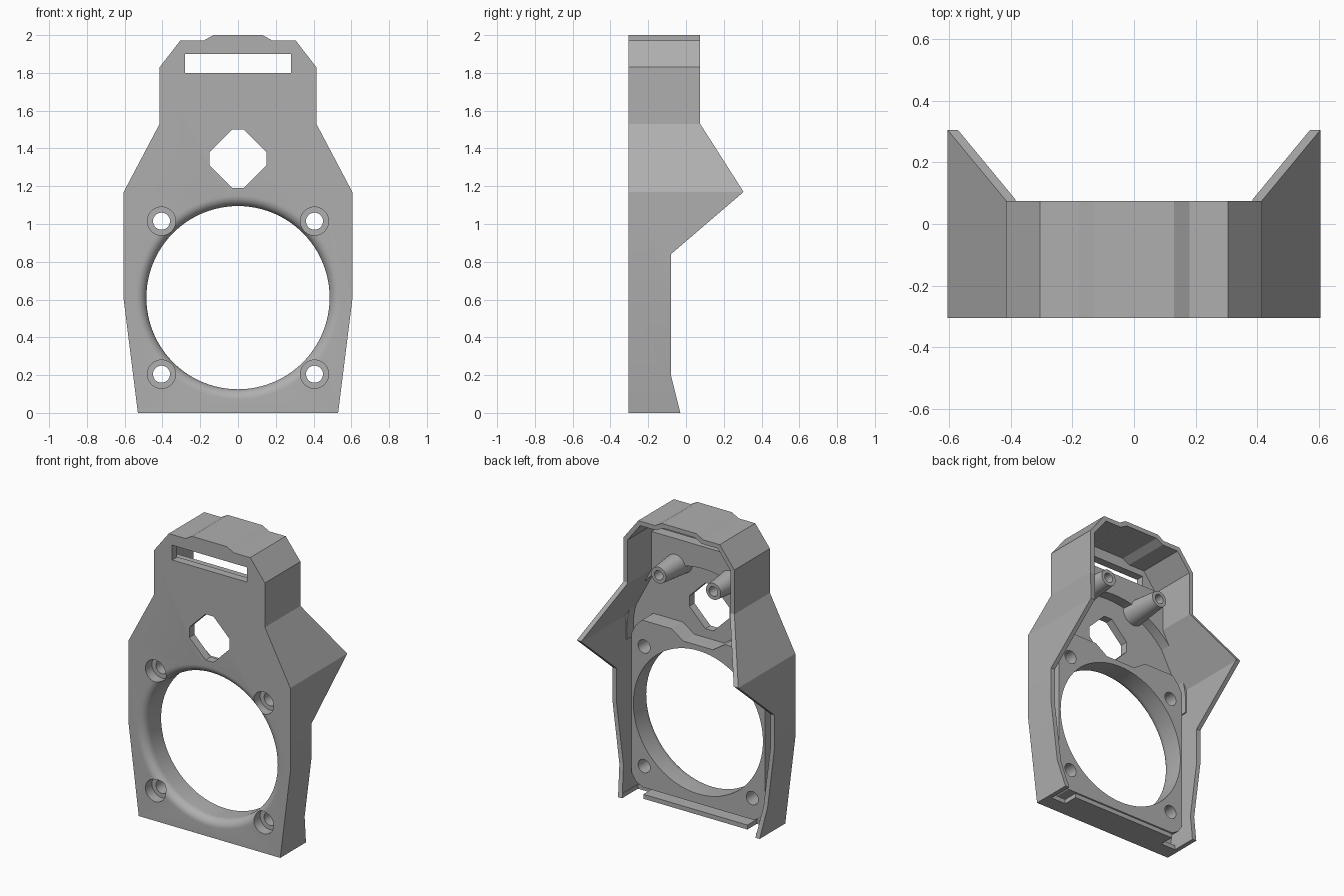
import bpy, bmesh, math

cube = bpy.data.objects.get("Cube")
if cube:
    bpy.data.objects.remove(cube, do_unlink=True)

grey = bpy.data.materials.new("mid grey plastic")
grey.use_nodes = True
grey.diffuse_color = (0.43, 0.43, 0.43, 1)
grey.node_tree.nodes["Principled BSDF"].inputs["Base Color"].default_value = (0.43, 0.43, 0.43, 1)

FRONT, PLATE, PAD = -0.305, -0.25, -0.13


def finish(bm, name):
    bmesh.ops.recalc_face_normals(bm, faces=bm.faces)
    mesh = bpy.data.meshes.new(name)
    bm.to_mesh(mesh)
    bm.free()
    mesh.materials.append(grey)
    obj = bpy.data.objects.new(name, mesh)
    bpy.context.collection.objects.link(obj)
    return obj


def prism(name, points, start, end, axis="y"):
    """Extrude a flat profile: (x, z) along y, or (y, z) along x."""
    bm = bmesh.new()
    place = (lambda p: (p[0], start, p[1])) if axis == "y" else (lambda p: (start, p[0], p[1]))
    face = bm.faces.new([bm.verts.new(place(p)) for p in points])
    moved = bmesh.ops.extrude_face_region(bm, geom=[face])["geom"]
    shift = (0, end - start, 0) if axis == "y" else (end - start, 0, 0)
    bmesh.ops.translate(bm, vec=shift, verts=[v for v in moved if isinstance(v, bmesh.types.BMVert)])
    return finish(bm, name)


def lathe(name, profile, x, z, sides=48):
    """Solid of revolution about a y-parallel axis from (radius, y) pairs."""
    bm = bmesh.new()
    rings = []
    for r, y in profile:
        rings.append([bm.verts.new((x + r * math.cos(2 * math.pi * i / sides), y,
                                    z + r * math.sin(2 * math.pi * i / sides))) for i in range(sides)])
    for a, b in zip(rings, rings[1:]):
        for i in range(sides):
            j = (i + 1) % sides
            bm.faces.new((a[i], a[j], b[j], b[i]))
    bm.faces.new(rings[0])
    bm.faces.new(rings[-1])
    return finish(bm, name)


def box(name, x0, x1, y0, y1, z0, z1):
    return prism(name, [(x0, z0), (x1, z0), (x1, z1), (x0, z1)], y0, y1)


def mirrored(half):
    return half + [(-x, z) for x, z in reversed(half)]


def combine(obj, tool, operation="DIFFERENCE"):
    mod = obj.modifiers.new("cut", "BOOLEAN")
    mod.operation, mod.object, mod.solver = operation, tool, "EXACT"
    bpy.context.view_layer.objects.active = obj
    bpy.ops.object.modifier_apply(modifier=mod.name)
    bpy.data.objects.remove(tool, do_unlink=True)


# Housing: front outline trimmed to the winged side profile
outline = mirrored([(0.53, 0), (0.605, 0.6), (0.605, 1.17), (0.415, 1.53), (0.415, 1.83),
                    (0.305, 1.972), (0.18, 1.972), (0.13, 2.0)])
inside = mirrored([(0.503, 0.03), (0.575, 0.6), (0.575, 1.163), (0.385, 1.523), (0.385, 1.82),
                   (0.29, 1.942), (0.17, 1.942), (0.12, 1.97)])
side = [(FRONT, -0.1), (-0.005, -0.1), (-0.08, 0.2), (-0.08, 0.84), (0.305, 1.17),
        (0.075, 1.53), (0.075, 2.1), (FRONT, 2.1)]
housing = prism("housing", outline, FRONT, 0.4)
combine(housing, prism("side_trim", side, -1, 1, "x"), "INTERSECT")
combine(housing, prism("cavity", inside, PLATE, 0.5))

# Floor: a central lip with a notch at each end
combine(housing, box("lip_trim", -0.5, 0.5, -0.1, 0.5, -0.1, 0.1))
for s in (-1, 1):
    a, b = sorted((s * 0.39, s * 0.5))
    combine(housing, box("notch", a, b, -0.2, 0.5, -0.1, 0.1))

# Thick shoulders with a round recess, ending in the ledge under the slot
shoulders = prism("shoulder_fill", mirrored([(0.58, 1.0), (0.58, 1.165), (0.39, 1.525), (0.39, 1.78)]),
                  PLATE - 0.01, -0.18)
combine(shoulders, lathe("recess", [(0.57, -0.5), (0.57, 0)], 0, 1.06, 96))

# Mounting pad behind the large opening
pad = prism("mounting_pad", mirrored([(0.42, 0.06), (0.47, 0.09), (0.5, 0.14), (0.5, 1.08), (0.47, 1.14),
                                      (0.42, 1.19), (0.2, 1.19), (0.11, 1.13)]), PLATE - 0.01, PAD)

# Large opening with a rounded front rim, and four counterbored screw holes
R, F = 0.485, 0.055
rim = [(R + F, -0.4)]
for i in range(9):
    t = math.pi / 2 * i / 8
    rim.append((R + F - F * math.sin(t), FRONT + F - F * math.cos(t)))
rim.append((R, 0.2))
for part in (housing, pad):
    combine(part, lathe("opening", rim, 0, 0.61, 96))
    for x in (-0.405, 0.405):
        for z in (0.205, 1.015):
            combine(part, lathe("screw_hole", [(0.075, -0.4), (0.075, -0.235), (0.045, -0.235), (0.045, 0)],
                                x, z, 32))

# Strap slot and diamond window through the front
combine(housing, box("slot", -0.28, 0.28, -0.4, -0.2, 1.8, 1.9))
combine(housing, prism("window", mirrored([(0.03, 1.19), (0.15, 1.31), (0.15, 1.38), (0.03, 1.5)]), -0.4, -0.2))

# Two tapered posts with blind holes
posts = []
for label, x in (("right", -0.205), ("left", 0.205)):
    posts.append(lathe(label + "_post", [(0.08, PLATE - 0.01), (0.055, 0), (0.032, 0), (0.032, -0.12)], x, 1.6))

bpy.ops.object.select_all(action="DESELECT")
for obj in [housing, shoulders, pad] + posts:
    obj.select_set(True)
bpy.context.view_layer.objects.active = housing
bpy.ops.object.shade_smooth_by_angle(angle=math.radians(25))
